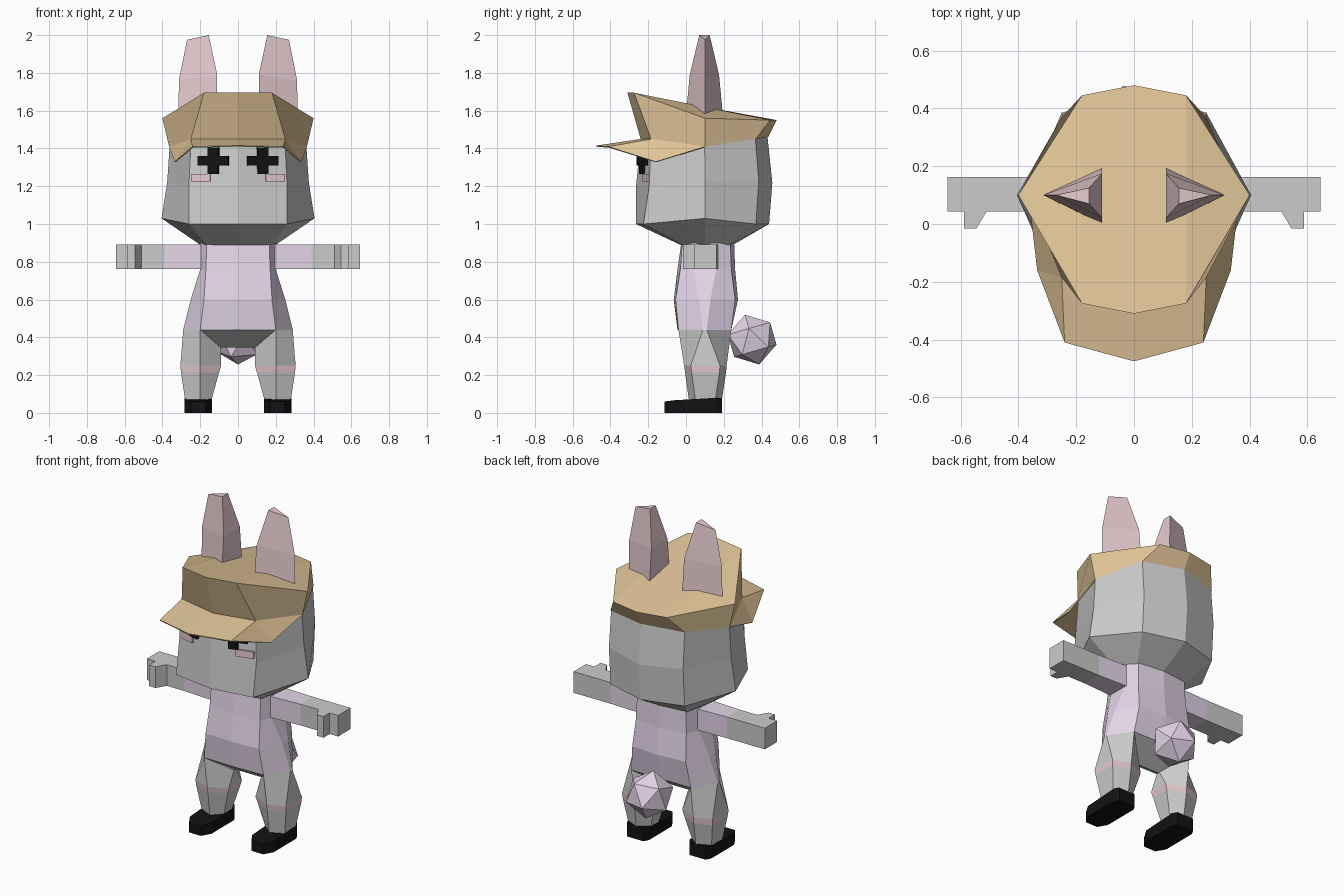
import bpy, bmesh
from math import atan2, radians
from mathutils import Matrix

if "Cube" in bpy.data.objects:
    bpy.data.objects.remove(bpy.data.objects["Cube"])

def material(name, rgb):
    m = bpy.data.materials.new(name)
    m.diffuse_color = (*rgb, 1)
    m.use_nodes = True
    m.node_tree.nodes["Principled BSDF"].inputs["Base Color"].default_value = m.diffuse_color
    return m

TAN = material("tan", (0.74, 0.55, 0.31))
LILAC = material("lilac", (0.78, 0.67, 0.81))
PINK = material("pink", (0.80, 0.60, 0.63))
BLACK = material("black", (0.006, 0.006, 0.006))

def finish(name, bm, mat=None, mirror=False):
    bmesh.ops.recalc_face_normals(bm, faces=bm.faces[:])
    me = bpy.data.meshes.new(name)
    bm.to_mesh(me)
    bm.free()
    ob = bpy.data.objects.new(name, me)
    bpy.context.collection.objects.link(ob)
    if mat:
        me.materials.append(mat)
    if mirror:
        ob.modifiers.new("Mirror", 'MIRROR')
    return ob

def loft(name, rings, mat=None, start=False, end=False, mirror=False):
    bm = bmesh.new()
    loops = [[bm.verts.new(p) for p in r] for r in rings]
    n = len(loops[0])
    for a, b in zip(loops, loops[1:]):
        for i in range(n):
            j = (i + 1) % n
            bm.faces.new((a[i], a[j], b[j], b[i]))
    if start:
        bm.faces.new(loops[0])
    if end:
        bm.faces.new(loops[-1])
    return finish(name, bm, mat, mirror)

def sheet(name, pts, faces, mat=None, mirror=False):
    bm = bmesh.new()
    vs = [bm.verts.new(p) for p in pts]
    for f in faces:
        bm.faces.new([vs[i] for i in f])
    return finish(name, bm, mat, mirror)

def full(half):
    """Close a half ring running from front centre to back centre."""
    return half + [(-x, y, z) for x, y, z in half[-2:0:-1]]

def flat(pts, z):
    return [(x, y, z) for x, y in pts]

# Head: eight-sided, flared at the jaw
brim = [(0, -.24, 1.45), (.25, -.185, 1.45), (.365, .1, 1.41), (.25, .37, 1.45), (0, .435, 1.46)]
loft("head", [
    full(flat([(0, -.03), (.17, -.02), (.2, .1), (.17, .23), (0, .25)], .89)),
    full([(0, -.265, 1.0), (.26, -.225, 1.0), (.405, .1, 1.03), (.25, .37, 1.0), (0, .44, 1.0)]),
    full([(0, -.265, 1.2), (.26, -.195, 1.2), (.375, .1, 1.22), (.25, .385, 1.23), (0, .457, 1.22)]),
    full([(x * .99, y * .99, z + .01) for x, y, z in brim])])

# Cap crown: flares outward, top slopes down to the back
crown = [(0, -.31, 1.695), (.18, -.275, 1.695), (.4, .1, 1.56), (.18, .445, 1.55), (0, .48, 1.55)]
loft("cap_crown", [full(brim), full(crown)], TAN)
sheet("cap_top", crown, [(0, 1, 3, 4), (1, 2, 3)], TAN, True)

# Cap visor
visor = sheet("cap_visor",
              [brim[0], brim[1], brim[2], (.335, -.16, 1.33), (.24, -.41, 1.41), (0, -.475, 1.415)],
              [(2, 3, 1), (3, 4, 1), (4, 5, 0, 1)], TAN, True)
visor.modifiers.new("Thickness", 'SOLIDIFY').thickness = .006

# Ears: tapered triangular prisms
loft("ears", [
    flat([(.11, 0), (.315, .1), (.11, .195)], 1.58),
    [(.11, .02, 1.79), (.313, .1, 1.76), (.11, .175, 1.79)],
    [(.155, .07, 2.0), (.27, .1, 1.975), (.155, .125, 2.0)]], PINK, True, True, True)

# Eyes (crosses) and cheeks, turned to follow the face
def on_face(name, boxes, centre, depth, mat):
    bm = bmesh.new()
    for w, h in boxes:
        bmesh.ops.create_cube(bm, size=1, matrix=Matrix.Diagonal((w, depth, h, 1)))
    turn = Matrix.Rotation(atan2(.07, .26), 4, 'Z')
    bmesh.ops.transform(bm, matrix=Matrix.Translation(centre) @ turn, verts=bm.verts[:])
    finish(name, bm, mat, True)

on_face("eyes", [(.165, .05), (.057, .14)], (.13, -.227, 1.335), .03, BLACK)
on_face("cheeks", [(.105, .042)], (.197, -.213, 1.245), .014, PINK)

# Torso
hip = [(.2, -.04, .44), (.29, .09, .44), (.29, .11, .44), (.2, .24, .44)]
loft("torso", [
    full(flat([(0, -.025), (.165, -.02), (.2, .04), (.2, .16), (.165, .235), (0, .255)], .9)),
    full(flat([(0, -.045), (.17, -.03), (.2, .04), (.2, .16), (.17, .24), (0, .26)], .76)),
    full(flat([(0, -.065), (.18, -.055), (.25, .07), (.25, .13), (.18, .26), (0, .275)], .6)),
    full([(0, -.045, .44)] + hip + [(0, .24, .44)])], LILAC)

# Underside between the legs
sheet("pelvis", [(.2, -.04, .44), (-.2, -.04, .44), (-.09, .1, .345), (.09, .1, .345),
                 (.2, .24, .44), (-.2, .24, .44)], [(0, 1, 2, 3), (3, 2, 5, 4)])

# Legs with a pink band
def leg_ring(z, xi, xo, y0, y1):
    xm = .2
    return flat([(xm, y0), (xo, y0 + .035), (xo, y1 - .035), (xm, y1),
                 (xi, y1 - .05), (xi, y0 + .05)], z)

r0 = hip + [(.09, .11, .345), (.09, .09, .345)]
r1 = leg_ring(.25, .09, .305, -.01, .215)
r2 = leg_ring(.215, .1, .302, -.005, .212)
r3 = leg_ring(.07, .14, .28, .015, .19)
loft("upper_legs", [r0, r1], mirror=True)
loft("leg_bands", [r1, r2], PINK, mirror=True)
loft("lower_legs", [r2, r3], mirror=True)

# Feet
sole = [(.17, -.115), (.25, -.115), (.282, -.06), (.282, .16), (.265, .19), (.155, .19), (.138, .16), (.138, -.06)]
loft("feet", [flat(sole, 0), [(x, y, .06 if y < -.1 else .067 if y < 0 else .08) for x, y in sole]],
     BLACK, True, True, True)

# Sleeves and hands with a thumb
def slab(name, outline, mat=None):
    loft(name, [flat(outline, .763), flat(outline, .892)], mat, True, True, True)

slab("sleeves", [(.16, .03), (.39, .043), (.39, .162), (.16, .17)], LILAC)
slab("hands", [(.39, .043), (.51, .043), (.545, -.016), (.588, -.016), (.588, .043),
               (.645, .043), (.645, .162), (.39, .162)])

# Faceted tail
bm = bmesh.new()
bmesh.ops.create_icosphere(bm, subdivisions=1, radius=.137,
                           matrix=Matrix.Translation((0, .35, .388)) @ Matrix.Rotation(radians(16), 4, 'X'))
finish("tail", bm, LILAC)
